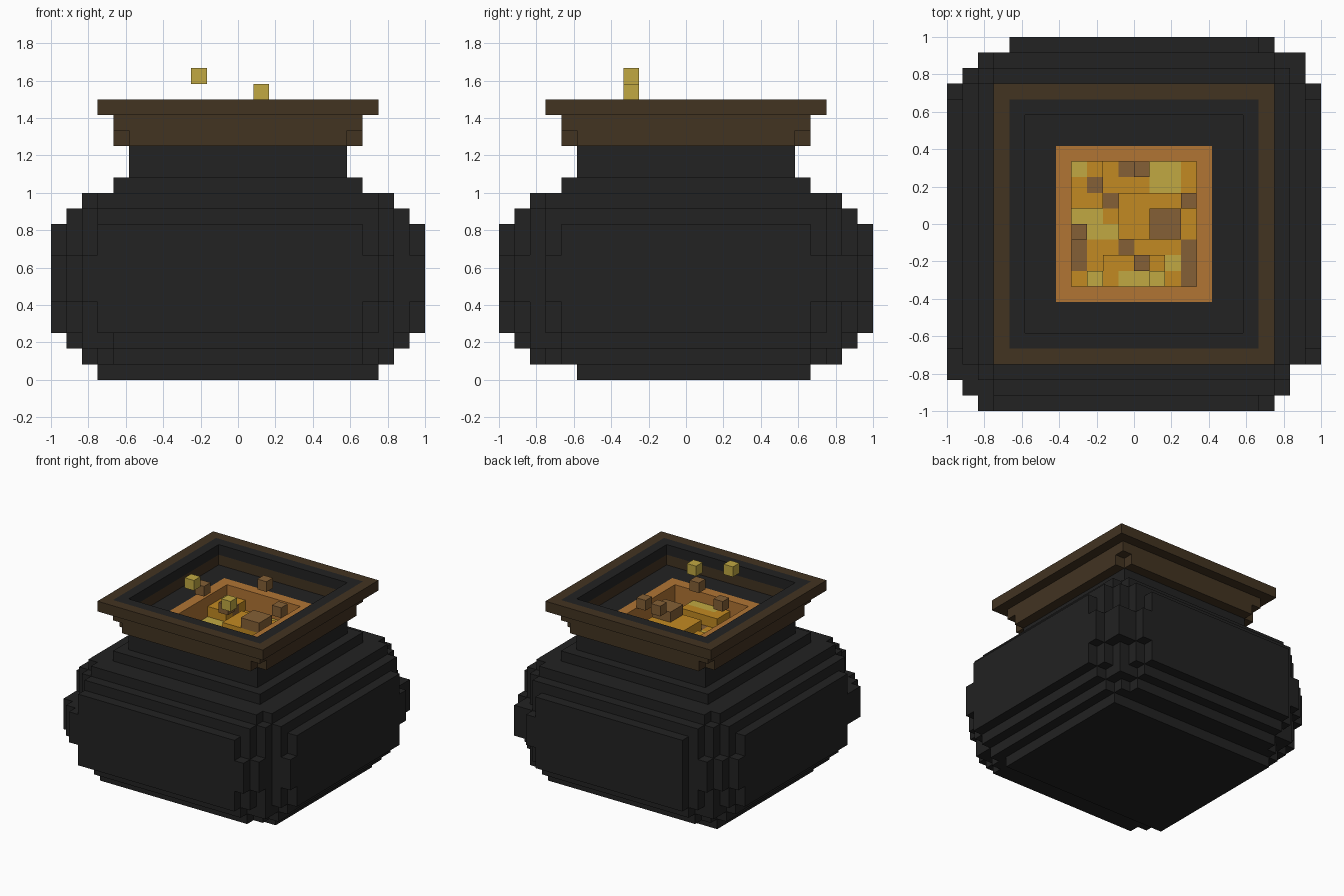
import bpy, bmesh

if "Cube" in bpy.data.objects:
    bpy.data.objects.remove(bpy.data.objects["Cube"], do_unlink=True)

U = 1 / 12      # edge length of one block
cells = {}      # block position -> part name


def lin(c):
    c /= 255
    return c / 12.92 if c <= 0.04045 else ((c + 0.055) / 1.055) ** 2.4


def material(name, rgb):
    m = bpy.data.materials.new(name)
    col = (*[lin(c) for c in rgb], 1)
    m.diffuse_color = col
    m.use_nodes = True
    bsdf = m.node_tree.nodes["Principled BSDF"]
    bsdf.inputs["Base Color"].default_value = col
    bsdf.inputs["Roughness"].default_value = 0.9
    return m


def fill(part, x0, x1, y0, y1, z0, z1):
    """Fill a range of blocks; part None carves them away."""
    for x in range(x0, x1):
        for y in range(y0, y1):
            for z in range(z0, z1):
                if part:
                    cells[x, y, z] = part
                else:
                    cells.pop((x, y, z), None)


def square(part, h, z0, z1):
    fill(part, -h, h, -h, h, z0, z1)


def build(part, mat):
    """Outer skin of every block in the part, with flat areas merged."""
    bm = bmesh.new()
    verts = {}

    def vert(p):
        if p not in verts:
            verts[p] = bm.verts.new([c * U for c in p])
        return verts[p]

    for pos, owner in cells.items():
        if owner != part:
            continue
        for axis in range(3):
            for side in (0, 1):
                near = list(pos)
                near[axis] += 2 * side - 1
                if tuple(near) in cells:
                    continue
                a, b = (axis + 1) % 3, (axis + 2) % 3
                ring = []
                for da, db in ((0, 0), (1, 0), (1, 1), (0, 1)):
                    p = list(pos)
                    p[axis] += side
                    p[a] += da
                    p[b] += db
                    ring.append(vert(tuple(p)))
                bm.faces.new(ring if side else ring[::-1])
    bmesh.ops.dissolve_limit(bm, angle_limit=0.01, verts=bm.verts[:], edges=bm.edges[:])
    mesh = bpy.data.meshes.new(part)
    bm.to_mesh(mesh)
    bm.free()
    mesh.materials.append(mat)
    bpy.context.collection.objects.link(bpy.data.objects.new(part, mesh))


# Pot body: stepped layers with notched corners
def notched(z0, z1, *halves):
    for hx, hy in halves:
        fill("pot_body", -hx, hx, -hy, hy, z0, z1)
        fill("pot_body", -hy, hy, -hx, hx, z0, z1)


fill("pot_body", -9, 9, -7, 8, 0, 1)
notched(1, 2, (10, 8), (9, 9))
notched(2, 3, (11, 8), (10, 10))
notched(10, 11, (11, 9), (10, 10))
notched(11, 12, (10, 9))
notched(12, 13, (8, 8))
notched(13, 14, (7, 7))
for z0, z1 in ((3, 5), (8, 10)):
    notched(z0, z1, (12, 8), (11, 9), (10, 10))
    fill("pot_body", -9, 0, -12, 0, z0, z1)

# Widest belt, with slightly uneven corners
for x0, x1, y0, y1 in ((-12, 12, -9, 9), (-12, 0, -10, 9), (-10, 9, -12, 0),
                       (-11, 10, -11, 0), (-8, 9, 0, 12), (-11, 11, 0, 10),
                       (-10, 11, 0, 11)):
    fill("pot_body", x0, x1, y0, y1, 5, 8)

# Neck and flared rim
square("rim", 7, 14, 15)
square("rim", 8, 15, 17)
for sx in (-8, 7):
    for sy in (-8, 7):
        fill(None, sx, sx + 1, sy, sy + 1, 15, 16)
square("rim", 9, 17, 18)

# Dark lining and the recess inside it
square("lining", 8, 17, 18)
square("lining", 7, 14, 17)
square(None, 7, 16, 18)

# Orange tray with a sunken bed of gold
square("tray", 5, 13, 16)
square(None, 4, 14, 16)
square("gold_bed", 4, 13, 14)
for x0, x1, y0, y1, z1 in ((-1, 3, -1, 2, 15), (-4, -2, 1, 4, 15),
                           (-2, 2, -4, -2, 15), (1, 3, -1, 1, 16)):
    fill("gold_bed", x0, x1, y0, y1, 14, z1)


def paint(part, spots):
    """Recolour the top block of each listed column."""
    for x, y in spots:
        z = max(k for k in range(13, 17) if (x, y, k) in cells)
        cells[x, y, z] = part


# Coins and lumps in the bed
paint("pale_coins", [(-4, 3), (1, 3), (2, 3), (1, 2), (2, 2), (-4, 0), (-3, 0),
                     (-3, -1), (-2, -1), (2, -3), (-3, -4), (-1, -4), (0, -4), (1, -4)])
paint("brown_lumps", [(-1, 3), (-3, 2), (-2, 1), (1, 0), (2, 0), (1, -1), (2, -1),
                      (-4, -2), (-1, -2), (3, -2), (-4, -3), (3, -3), (3, -4)])

# Blocks tossed up above the bed
for x, y, z in ((-4, -1, 17), (0, 3, 17), (0, -3, 17), (3, 1, 16)):
    cells[x, y, z] = "brown_lumps"
for x, y, z in ((-3, -4, 19), (1, -4, 18)):
    cells[x, y, z] = "pale_coins"

dark = material("charcoal", (34, 34, 34))
for part, mat in (("pot_body", dark), ("lining", dark),
                  ("rim", material("dark brown", (66, 51, 33))),
                  ("tray", material("orange", (177, 117, 52))),
                  ("gold_bed", material("gold", (194, 138, 34))),
                  ("pale_coins", material("pale yellow", (193, 169, 66))),
                  ("brown_lumps", material("brown", (133, 96, 54)))):
    build(part, mat)
